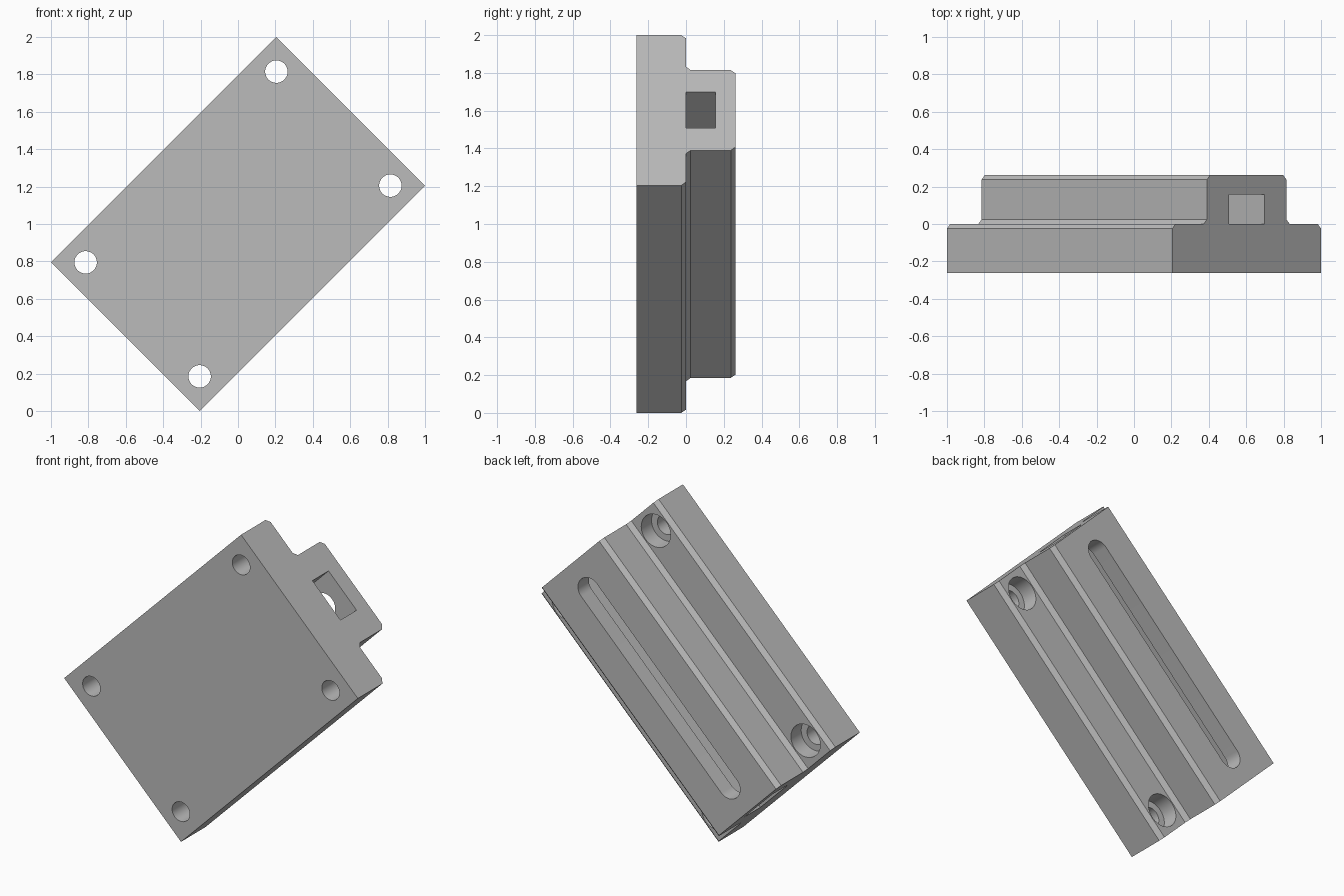
import bpy, bmesh, math
from mathutils import Matrix

cube = bpy.data.objects.get("Cube")
if cube:
    bpy.data.objects.remove(cube, do_unlink=True)

# Plain grey
grey = bpy.data.materials.new("grey")
grey.use_nodes = True
colour = (0.5, 0.5, 0.5, 1)
grey.diffuse_color = colour
grey.node_tree.nodes["Principled BSDF"].inputs["Base Color"].default_value = colour

# The block is built along x, then tilted 45 degrees about y
TILT = Matrix.Translation((0, 0, 1)) @ Matrix.Rotation(-math.pi / 4, 4, "Y")
LENGTH, WIDE, RIDGE, DEPTH, C = 0.852, 0.5625, 0.3, 0.2625, 0.025


def prism(name, points, direction):
    """Extrude a closed outline of 3D points along a direction."""
    bm = bmesh.new()
    face = bm.faces.new([bm.verts.new(p) for p in points])
    extruded = bmesh.ops.extrude_face_region(bm, geom=[face])
    verts = [g for g in extruded["geom"] if isinstance(g, bmesh.types.BMVert)]
    bmesh.ops.translate(bm, verts=verts, vec=direction)
    bmesh.ops.recalc_face_normals(bm, faces=bm.faces)
    mesh = bpy.data.meshes.new(name)
    bm.to_mesh(mesh)
    bm.free()
    mesh.materials.append(grey)
    obj = bpy.data.objects.new(name, mesh)
    bpy.context.collection.objects.link(obj)
    obj.matrix_world = TILT
    return obj


def pill(x0, x1, z, radius, y, n=24):
    """Outline with round ends at x0 and x1, in the plane at y."""
    if x0 == x1:
        angles = [2 * math.pi * i / (2 * n) for i in range(2 * n)]
        return [(x0 + radius * math.cos(a), y, z + radius * math.sin(a)) for a in angles]
    arc = [-math.pi / 2 + math.pi * i / n for i in range(n + 1)]
    return ([(x1 + radius * math.cos(a), y, z + radius * math.sin(a)) for a in arc]
            + [(x0 - radius * math.cos(a), y, z - radius * math.sin(a)) for a in arc])


# Stepped body section with bevelled edges, mirrored about the centre
half = [(-DEPTH, WIDE), (-C, WIDE), (0, WIDE - C), (0, RIDGE + C),
        (C, RIDGE), (DEPTH - C, RIDGE), (DEPTH, RIDGE - C)]
section = half + [(y, -z) for y, z in reversed(half)]
body = prism("rail_block", [(-LENGTH, y, z) for y, z in section], (2 * LENGTH, 0, 0))

# Channel through the ridge and the slot opening into it
channel = [(-1, 0, -0.135), (-1, 0, 0.135), (-1, 0.157, 0.135), (-1, 0.157, -0.135)]
cutters = [prism("channel_cutter", channel, (2, 0, 0)),
           prism("slot_cutter", pill(-0.675, 0.675, 0, 0.075, 0.1), (0, 0.3, 0))]

# Counterbored screw holes in the corners
for x in (-0.721, 0.721):
    for z in (-0.431, 0.431):
        cutters.append(prism("hole_cutter", pill(x, x, z, 0.06, -0.4), (0, 0.6, 0)))
        cutters.append(prism("counterbore_cutter", pill(x, x, z, 0.1, -0.1), (0, 0.3, 0)))

for cutter in cutters:
    cutter.hide_render = True
    cutter.hide_set(True)
    cut = body.modifiers.new(cutter.name, "BOOLEAN")
    cut.operation = "DIFFERENCE"
    cut.solver = "EXACT"
    cut.object = cutter

# Bake the cuts, then remove the cutters
bpy.context.view_layer.update()
graph = bpy.context.evaluated_depsgraph_get()
mesh = bpy.data.meshes.new_from_object(body.evaluated_get(graph))
body.modifiers.clear()
body.data = mesh
for cutter in cutters:
    bpy.data.objects.remove(cutter, do_unlink=True)

# Smooth hole walls, sharp edges elsewhere
bpy.ops.object.select_all(action="DESELECT")
body.select_set(True)
bpy.context.view_layer.objects.active = body
bpy.ops.object.shade_smooth_by_angle(angle=math.radians(30))
